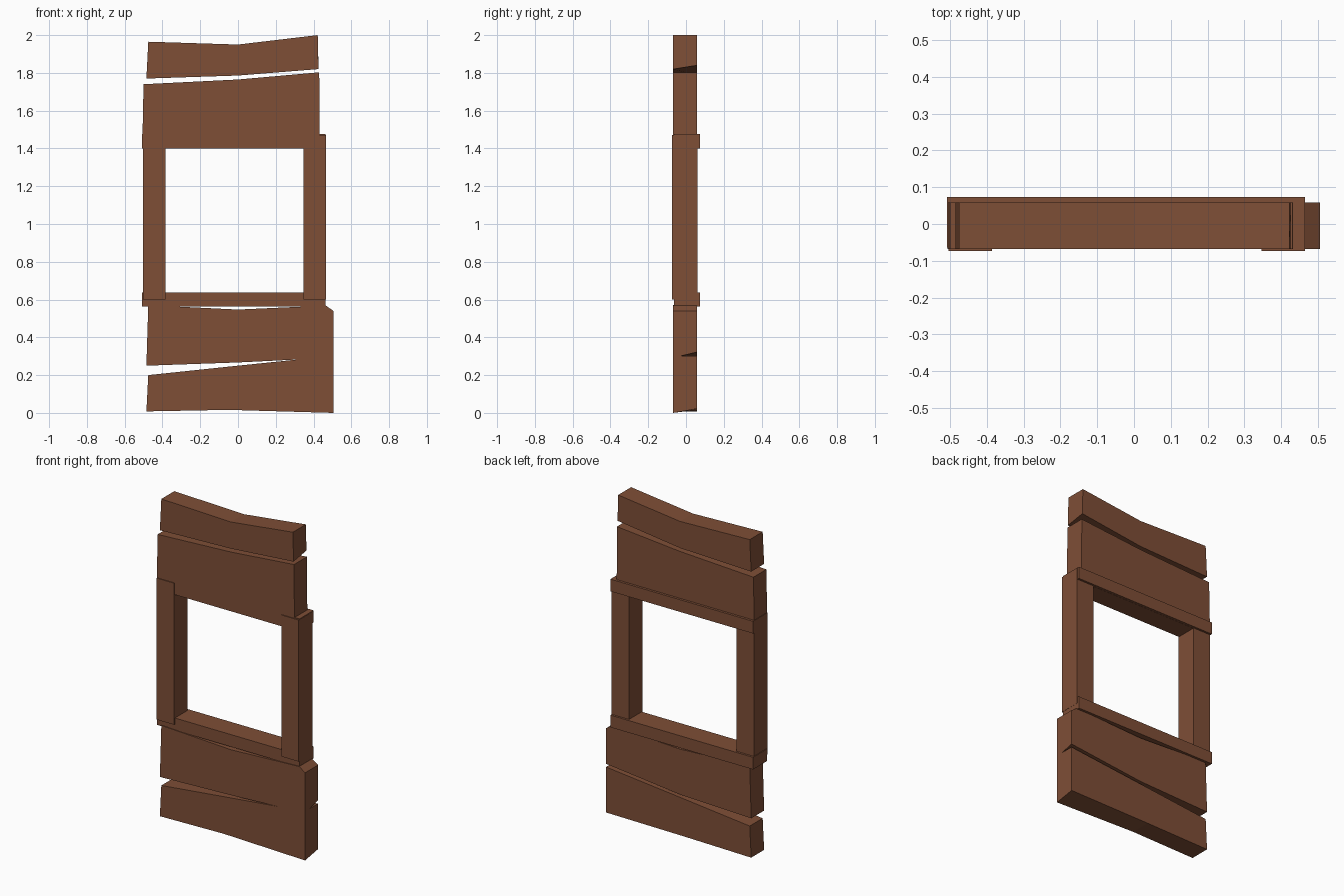
import bpy

if "Cube" in bpy.data.objects:
    bpy.data.objects.remove(bpy.data.objects["Cube"])

wood = bpy.data.materials.new("brown_wood")
wood.diffuse_color = (0.21, 0.077, 0.037, 1)
wood.use_nodes = True
wood.node_tree.nodes["Principled BSDF"].inputs["Base Color"].default_value = wood.diffuse_color


def make(name, verts, faces):
    me = bpy.data.meshes.new(name)
    me.from_pydata(verts, [], faces)
    me.materials.append(wood)
    ob = bpy.data.objects.new(name, me)
    bpy.context.collection.objects.link(ob)
    return ob


def prism(name, front, y0, y1, back=None):
    """Loft an x,z outline (counter-clockwise from the front) from y0 to y1."""
    back = back or front
    n = len(front)
    verts = [(x, y0, z) for x, z in front] + [(x, y1, z) for x, z in back]
    faces = [tuple(range(n)), tuple(reversed(range(n, 2 * n)))]
    for i in range(n):
        j = (i + 1) % n
        faces.append((j, i, i + n, j + n))
    return make(name, verts, faces)


def box(name, x0, x1, y0, y1, z0, z1):
    return prism(name, [(x0, z0), (x1, z0), (x1, z1), (x0, z1)], y0, y1)


def plank(name, outline, twist):
    """Crooked board; point 2 is the lower right corner, raised at the back."""
    back = list(outline)
    back[2] = (back[2][0], back[2][1] + twist)
    prism(name, outline, -0.068, 0.058, back)


# Crooked wall planks, bottom to top
plank("bottom_plank", [(-0.485, 0.008), (-0.05, 0.016), (0.505, 0.0),
                       (0.505, 0.302), (0.0, 0.25), (-0.475, 0.20)], 0.022)
plank("lower_plank", [(-0.485, 0.25), (0.0, 0.267), (0.505, 0.292),
                      (0.505, 0.54), (0.465, 0.568), (0.0, 0.547),
                      (-0.475, 0.57)], 0.03)
plank("upper_plank", [(-0.507, 1.40), (0.0, 1.40), (0.432, 1.40),
                      (0.43, 1.803), (0.0, 1.765), (-0.50, 1.74)], 0.0)
plank("top_plank", [(-0.485, 1.77), (0.0, 1.786), (0.426, 1.82),
                    (0.422, 2.0), (0.0, 1.95), (-0.475, 1.965)], 0.02)

# Window frame: two rails and two posts
for label, z in (("bottom", 0.563), ("top", 1.401)):
    box(label + "_window_rail", -0.508, 0.464, -0.064, 0.073, z, z + 0.075)
for label, x in (("left", -0.504), ("right", 0.346)):
    box(label + "_window_post", x, x + 0.119, -0.073, 0.06, 0.60, 1.472)
